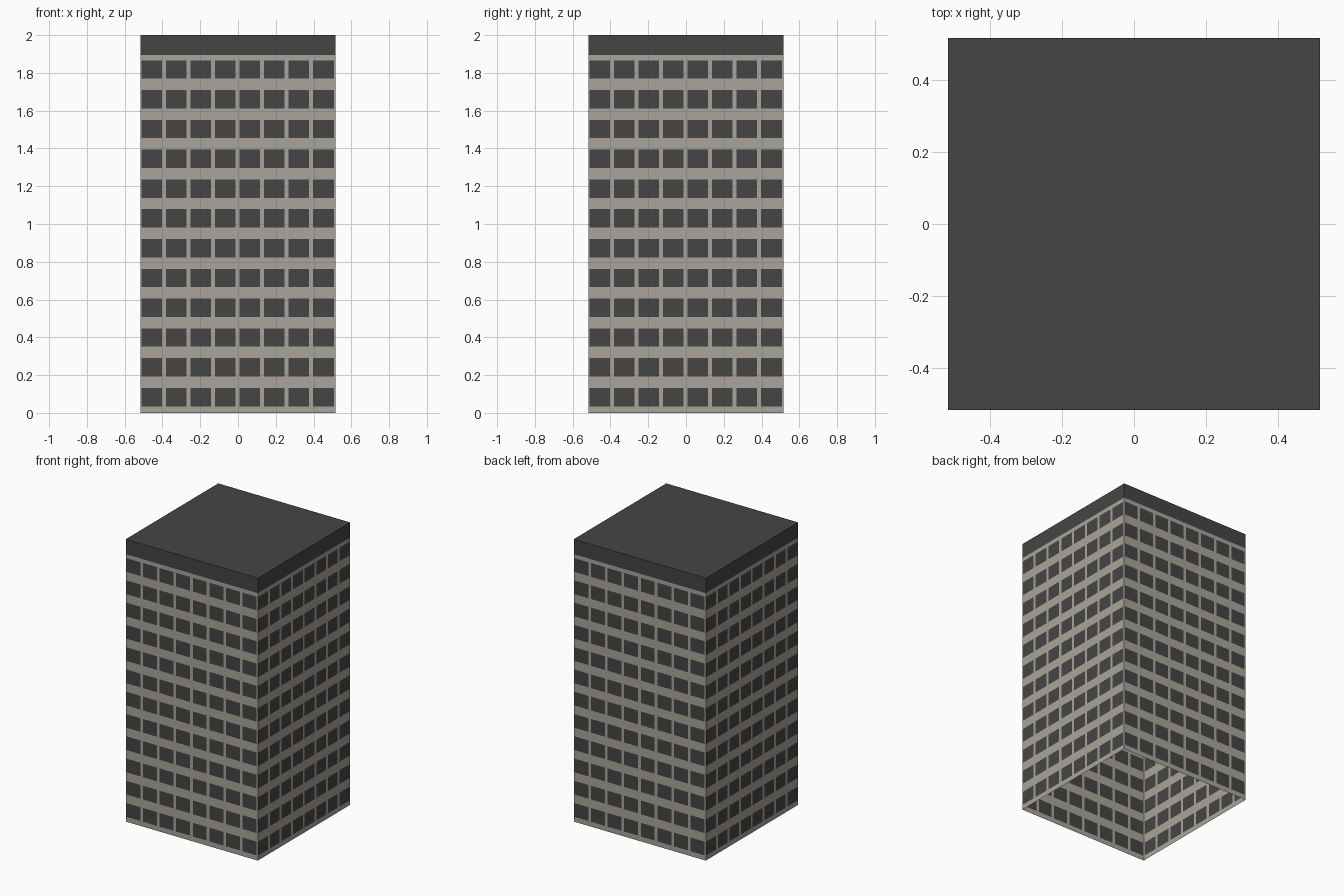
import bpy, bmesh
from mathutils import Matrix
from math import pi

if "Cube" in bpy.data.objects:
    bpy.data.objects.remove(bpy.data.objects["Cube"])

HALF, EAVE, TOP = 0.517, 1.894, 2.0
COLS, COL_PITCH, PANE_W, FIRST_X = 8, 0.13, 0.109, -0.512
ROWS, ROW_PITCH, PANE_H, FIRST_Z = 12, 0.1577, 0.097, 0.035


def material(name, rgb):
    m = bpy.data.materials.new(name)
    m.use_nodes = True
    m.diffuse_color = (*rgb, 1)
    m.node_tree.nodes["Principled BSDF"].inputs["Base Color"].default_value = (*rgb, 1)
    return m


concrete = material("warm grey concrete", (0.40, 0.37, 0.325))
charcoal = material("charcoal", (0.06, 0.06, 0.06))


def finish(bm, name, mats):
    mesh = bpy.data.meshes.new(name)
    bm.to_mesh(mesh)
    bm.free()
    for m in mats:
        mesh.materials.append(m)
    obj = bpy.data.objects.new(name, mesh)
    bpy.context.collection.objects.link(obj)
    return obj


def cuts(low, high, first, pitch, size, count):
    """Grid lines along one direction; odd intervals are window panes."""
    lines = [low]
    for i in range(count):
        start = first + i * pitch
        lines += [start, start + size]
    return lines + [high]


# Window walls: one gridded sheet turned around the four sides
xs = cuts(-HALF, HALF, FIRST_X, COL_PITCH, PANE_W, COLS)
zs = cuts(0, EAVE, FIRST_Z, ROW_PITCH, PANE_H, ROWS)
bm = bmesh.new()
for side in range(4):
    turn = Matrix.Rotation(side * pi / 2, 3, 'Z')
    grid = [[bm.verts.new(turn @ Matrix.Translation((x, -HALF, z)).translation)
             for x in xs] for z in zs]
    for r in range(len(zs) - 1):
        for c in range(len(xs) - 1):
            face = bm.faces.new((grid[r][c], grid[r][c + 1],
                                 grid[r + 1][c + 1], grid[r + 1][c]))
            face.material_index = int(r % 2 == 1 and c % 2 == 1)
bmesh.ops.remove_doubles(bm, verts=bm.verts, dist=0.0001)
finish(bm, "window_walls", [concrete, charcoal])

# Roof cap: flush band and flat top, open underneath like the walls
bm = bmesh.new()
bmesh.ops.create_cube(bm, size=1)
bmesh.ops.scale(bm, vec=(2 * HALF, 2 * HALF, TOP - EAVE), verts=bm.verts)
bmesh.ops.translate(bm, vec=(0, 0, (TOP + EAVE) / 2), verts=bm.verts)
bm.normal_update()
underside = [f for f in bm.faces if f.normal.z < -0.5]
bmesh.ops.delete(bm, geom=underside, context='FACES')
finish(bm, "roof_cap", [charcoal])
